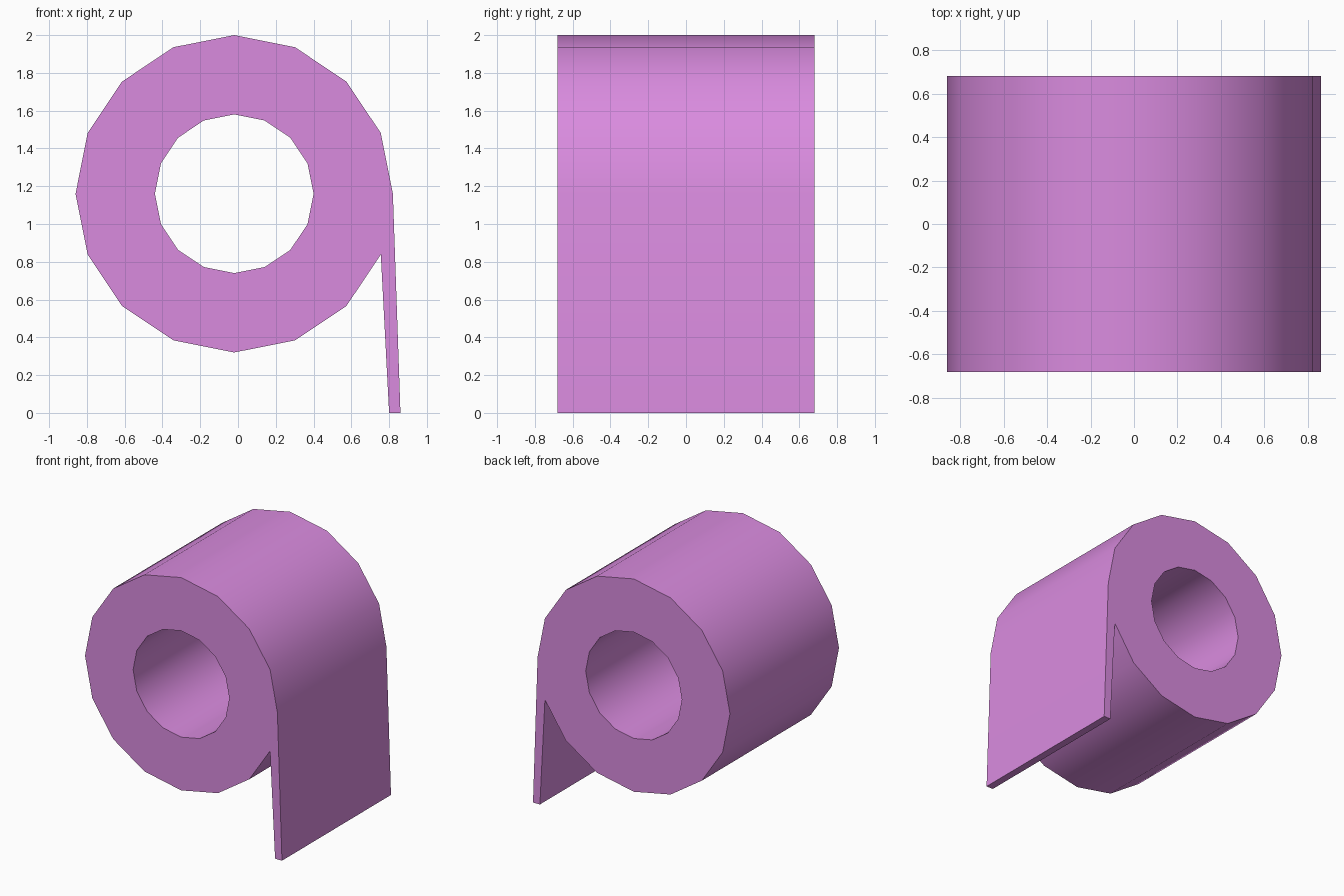
import bpy, bmesh
from math import sin, cos, pi, radians

cube = bpy.data.objects.get("Cube")
if cube:
    bpy.data.objects.remove(cube, do_unlink=True)

SIDES = 16
CENTRE_X, CENTRE_Z = -0.02, 1.16
HALF_WIDTH = 0.68

paper = bpy.data.materials.new("pink_paper")
paper.use_nodes = True
colour = (0.70, 0.26, 0.74, 1)
paper.diffuse_color = colour
paper.node_tree.nodes["Principled BSDF"].inputs["Base Color"].default_value = colour


def ring(bm, radius):
    """Circle of vertices on the front side of the roll."""
    return [bm.verts.new((CENTRE_X + radius * cos(2 * pi * i / SIDES), -HALF_WIDTH,
                          CENTRE_Z + radius * sin(2 * pi * i / SIDES)))
            for i in range(SIDES)]


# Side profile: ring with a hole, plus the loose end hanging down
bm = bmesh.new()
outer = ring(bm, 0.84)
inner = ring(bm, 0.42)
for i in range(SIDES):
    j = (i + 1) % SIDES
    bm.faces.new((outer[i], outer[j], inner[j], inner[i]))
flap = [bm.verts.new((x, -HALF_WIDTH, 0)) for x in (0.80, 0.86)]
bm.faces.new((outer[0], outer[-1], flap[0], flap[1]))

# Extrude the profile across the width of the roll
result = bmesh.ops.extrude_face_region(bm, geom=bm.faces[:], use_keep_orig=True)
moved = [g for g in result["geom"] if isinstance(g, bmesh.types.BMVert)]
bmesh.ops.translate(bm, verts=moved, vec=(0, 2 * HALF_WIDTH, 0))
bmesh.ops.recalc_face_normals(bm, faces=bm.faces[:])

mesh = bpy.data.meshes.new("paper_roll")
bm.to_mesh(mesh)
bm.free()
mesh.materials.append(paper)
roll = bpy.data.objects.new("paper_roll", mesh)
bpy.context.collection.objects.link(roll)

# Smooth round the roll, sharp at the rims and the loose end
bpy.ops.object.select_all(action="DESELECT")
roll.select_set(True)
bpy.context.view_layer.objects.active = roll
bpy.ops.object.shade_smooth_by_angle(angle=radians(30))
